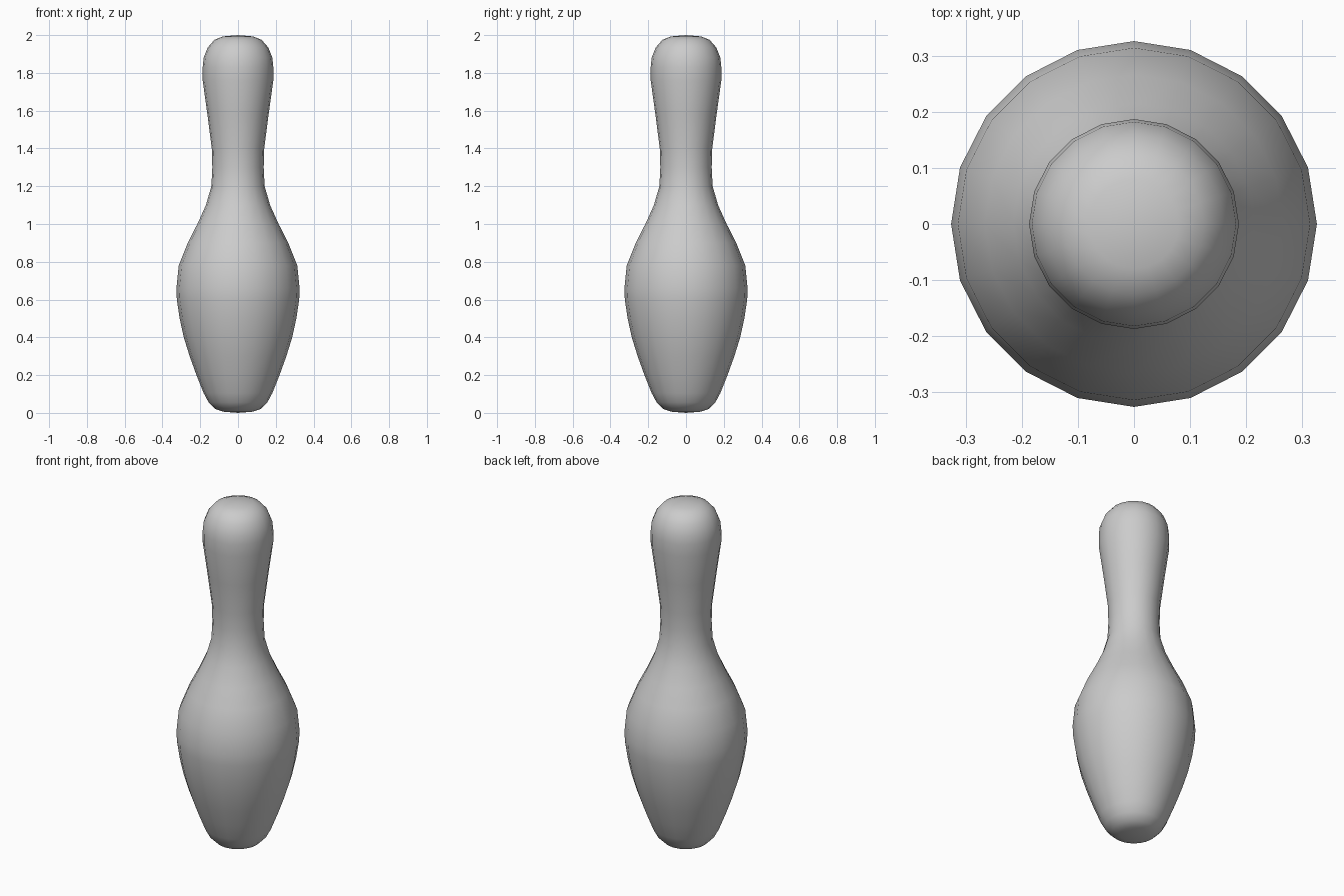
import bpy, bmesh, math

if "Cube" in bpy.data.objects:
    bpy.data.objects.remove(bpy.data.objects["Cube"])

# Pin outline: (radius, height) from base to crown
PROFILE = [(0, 0), (0.075, 0.006), (0.12, 0.02), (0.155, 0.055), (0.182, 0.105),
           (0.22, 0.2), (0.256, 0.3), (0.287, 0.4), (0.309, 0.5), (0.324, 0.6),
           (0.326, 0.66), (0.314, 0.78), (0.266, 0.9), (0.215, 1.0), (0.17, 1.1),
           (0.141, 1.2), (0.136, 1.3), (0.139, 1.4), (0.162, 1.58), (0.187, 1.76),
           (0.187, 1.83), (0.182, 1.88), (0.16, 1.935), (0.125, 1.975),
           (0.08, 1.993), (0, 2.0)]
SIDES = 20

# Lathe the outline around z
bm = bmesh.new()
verts = [bm.verts.new((r, 0, z)) for r, z in PROFILE]
edges = [bm.edges.new(pair) for pair in zip(verts, verts[1:])]
bmesh.ops.spin(bm, geom=verts + edges, cent=(0, 0, 0), axis=(0, 0, 1),
               angle=math.tau, steps=SIDES, use_duplicate=False)
bmesh.ops.remove_doubles(bm, verts=bm.verts, dist=0.0005)
bmesh.ops.recalc_face_normals(bm, faces=bm.faces)
for f in bm.faces:
    f.smooth = True

mesh = bpy.data.meshes.new("bowling_pin")
bm.to_mesh(mesh)
bm.free()
pin = bpy.data.objects.new("bowling_pin", mesh)
bpy.context.collection.objects.link(pin)
